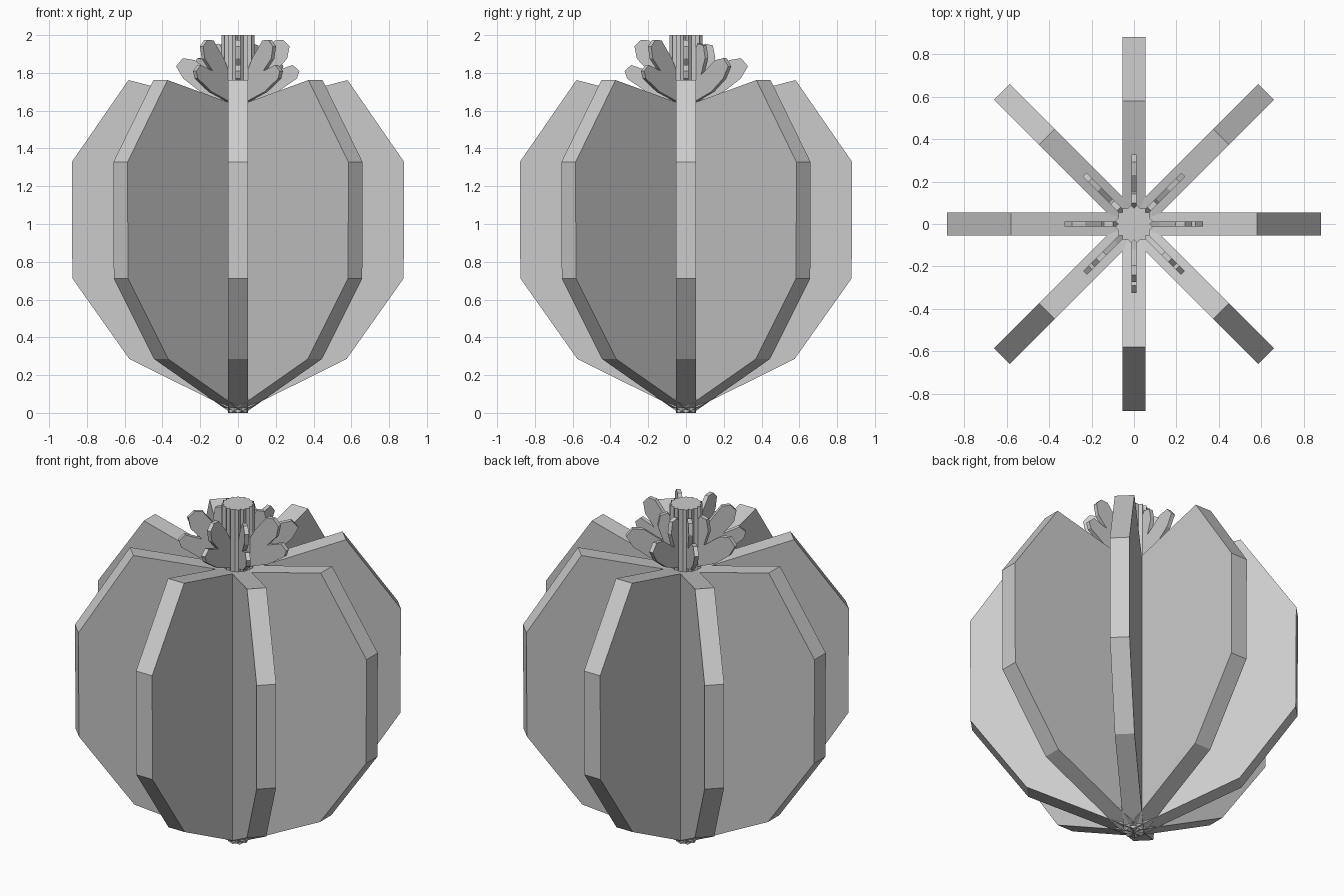
import bpy, bmesh
from math import radians
from mathutils import Matrix

if "Cube" in bpy.data.objects:
    bpy.data.objects.remove(bpy.data.objects["Cube"])


def plate(name, outline, half, angle):
    """Extrude an (r, z) outline to an upright slab and turn it around z."""
    bm = bmesh.new()
    face = bm.faces.new([bm.verts.new((r, -half, z)) for r, z in outline])
    ext = bmesh.ops.extrude_face_region(bm, geom=[face])
    moved = [v for v in ext["geom"] if isinstance(v, bmesh.types.BMVert)]
    bmesh.ops.translate(bm, verts=moved, vec=(0, 2 * half, 0))
    bmesh.ops.recalc_face_normals(bm, faces=bm.faces)
    bm.transform(Matrix.Rotation(radians(angle), 4, 'Z'))
    mesh = bpy.data.meshes.new(name)
    bm.to_mesh(mesh)
    bm.free()
    obj = bpy.data.objects.new(name, mesh)
    bpy.context.collection.objects.link(obj)
    return obj


# Half profiles as (radius, height)
rib = [(0, 0), (0.575, 0.285), (0.877, 0.712), (0.88, 1.328),
       (0.58, 1.762), (0, 1.612)]
wide_leaf = [(0.04, 1.62), (0.08, 1.65), (0.21, 1.70), (0.312, 1.77),
             (0.325, 1.81), (0.29, 1.842), (0.20, 1.81), (0.26, 1.875),
             (0.273, 1.94), (0.24, 1.975), (0.195, 1.972), (0.12, 1.88),
             (0.04, 1.74)]
tall_leaf = [(0.04, 1.62), (0.08, 1.65), (0.20, 1.70), (0.29, 1.77),
             (0.328, 1.835), (0.292, 1.878), (0.23, 1.868), (0.125, 1.79),
             (0.155, 1.88), (0.142, 1.945), (0.10, 1.955), (0.06, 1.89),
             (0.04, 1.75)]

# Eight body ribs and the split leaves above them
for i in range(8):
    a = 45 * i
    plate(f"body_rib_{i + 1}", rib, 0.053, a)
    plate(f"crown_leaf_{i + 1}", tall_leaf if 0 < a <= 180 else wide_leaf, 0.012, a)

# Fluted stem from four crossing bars
bar = [(-0.072, 1.58), (0.072, 1.58), (0.072, 2.0), (-0.072, 2.0)]
for i in range(4):
    plate(f"stem_bar_{i + 1}", bar, 0.053, 45 * i)
